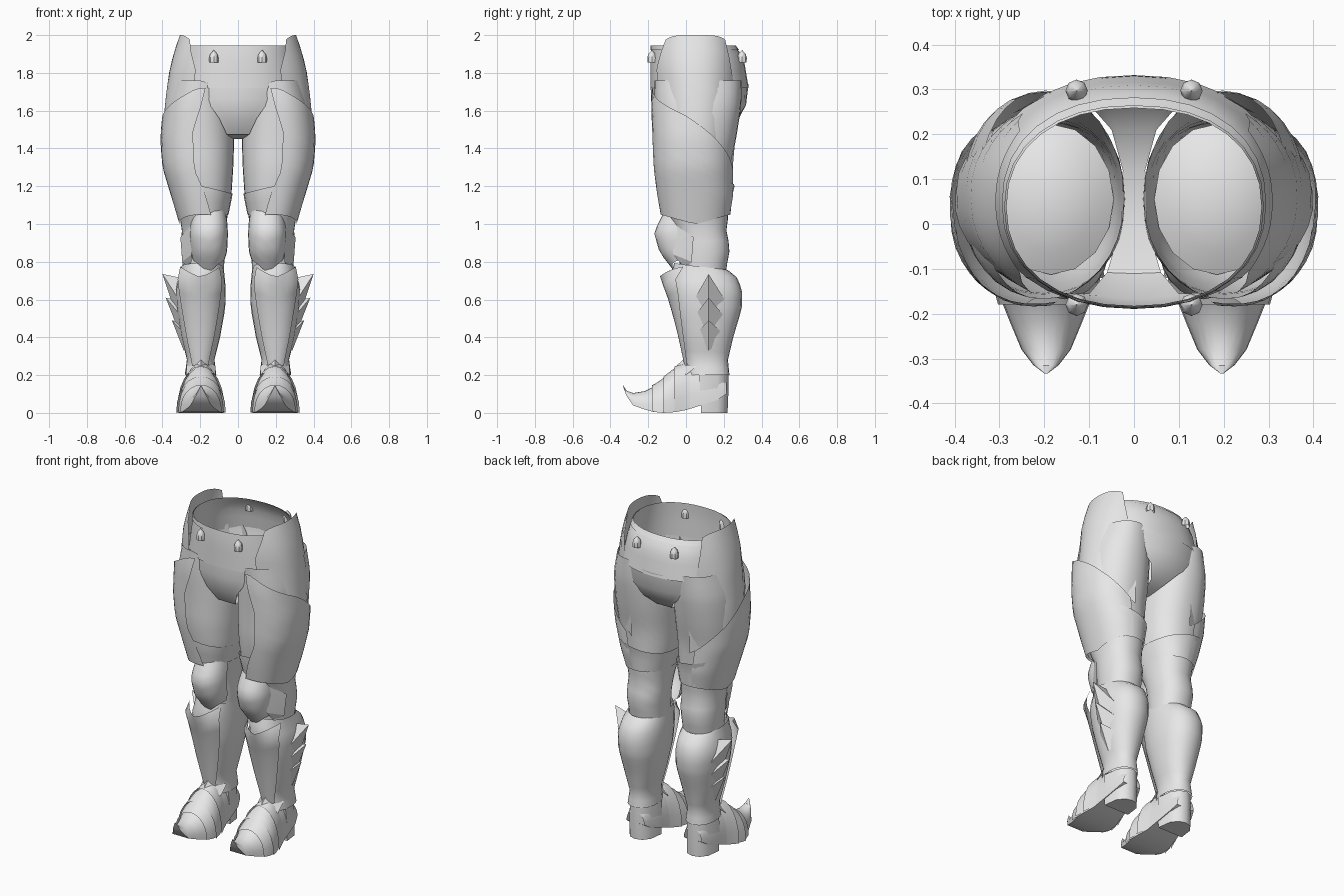
import bpy, bmesh, math

if "Cube" in bpy.data.objects:
    bpy.data.objects.remove(bpy.data.objects["Cube"])

steel = bpy.data.materials.new("pale_steel")
steel.diffuse_color = (0.8, 0.8, 0.8, 1)
steel.use_nodes = True
steel.node_tree.nodes["Principled BSDF"].inputs["Base Color"].default_value = steel.diffuse_color


def make(name, verts, faces, angle=40):
    me = bpy.data.meshes.new(name)
    me.from_pydata(verts, [], faces)
    bm = bmesh.new()
    bm.from_mesh(me)
    bmesh.ops.remove_doubles(bm, verts=bm.verts, dist=0.0005)
    bmesh.ops.recalc_face_normals(bm, faces=bm.faces)
    bm.to_mesh(me)
    bm.free()
    me.materials.append(steel)
    ob = bpy.data.objects.new(name, me)
    bpy.context.collection.objects.link(ob)
    bpy.ops.object.select_all(action='DESELECT')
    ob.select_set(True)
    bpy.context.view_layer.objects.active = ob
    bpy.ops.object.shade_smooth_by_angle(angle=math.radians(angle))
    return ob


def grid(name, rows, angle=40):
    n = len(rows[0])
    verts = [p for r in rows for p in r]
    faces = [(i * n + j, i * n + j + 1, (i + 1) * n + j + 1, (i + 1) * n + j)
             for i in range(len(rows) - 1) for j in range(n - 1)]
    return make(name, verts, faces, angle)


def at(prof, z):
    """Interpolate a table of rows keyed by their first value (descending)."""
    if z >= prof[0][0]:
        return prof[0][1:]
    for a, b in zip(prof, prof[1:]):
        if z >= b[0]:
            t = (a[0] - z) / (a[0] - b[0])
            return [u + (v - u) * t for u, v in zip(a[1:], b[1:])]
    return prof[-1][1:]


def call(f, v):
    return f(v) if callable(f) else f


def cosd(a):
    return math.cos(math.radians(a))


def shell(name, prof, a0, a1, top, bot, s=1, n=16, m=8):
    """Curved plate: profile rows are z, x0, x1, y0, y1; angle -90 faces front."""
    rows = []
    for i in range(m + 1):
        t = i / m
        row = []
        for j in range(n + 1):
            lo, hi = call(a0, t), call(a1, t)
            a = lo + (hi - lo) * j / n
            z = call(top, a) * (1 - t) + call(bot, a) * t
            x0, x1, y0, y1 = at(prof, z)
            c, d = cosd(a), math.sin(math.radians(a))
            x = (x0 + x1) / 2 + (x1 - x0) / 2 * math.copysign(abs(c) ** 0.9, c)
            y = (y0 + y1) / 2 + (y1 - y0) / 2 * math.copysign(abs(d) ** 0.9, d)
            row.append((x * s, y, z))
        rows.append(row)
    return grid(name, rows)


# Waist ring
WAIST = [(1.95, -.283, .283, -.182, .255), (1.88, -.3, .3, -.188, .305), (1.72, -.33, .33, -.188, .332)]
shell("waist", WAIST, -180, 180, 1.945, 1.72, n=32, m=5)
RIM = [(1.95, -.287, .287, -.187, .26), (1.9, -.3, .3, -.191, .297)]
shell("waist_rim", RIM, -180, 180, 1.945, 1.92, n=32, m=1)

# Crotch strip running from front to back: y, z, half width, edge direction
STRIP = [(-.187, 1.74, .25, 1), (-.186, 1.66, .17, 1), (-.167, 1.56, .1, 1), (-.11, 1.475, .06, .5),
         (0, 1.45, .028, 0), (.12, 1.455, .025, 0), (.21, 1.49, .05, 0), (.275, 1.55, .1, -.7),
         (.318, 1.63, .19, -1), (.331, 1.74, .27, -1)]
grid("crotch", [[(w * k / 4, y + d * 1.15 * (w * k / 4) ** 2, z) for k in range(-4, 5)]
                for y, z, w, d in STRIP])

# Belt studs: bullet shapes
for label, sy in (("front", -.18), ("back", .297)):
    for s in (-1, 1):
        rings = [(1.855, .024), (1.88, .025), (1.9, .019), (1.92, .001)]
        grid(label + "_stud", [[(s * .128 + r * math.cos(k * math.pi / 4),
                                 sy + r * math.sin(k * math.pi / 4), z) for k in range(9)]
                               for z, r in rings])

LEG = [(1.78, .06, .34, -.168, .295), (1.62, .03, .38, -.165, .292), (1.45, .02, .385, -.155, .265),
       (1.3, .025, .375, -.15, .235), (1.15, .035, .34, -.13, .225), (1.05, .055, .31, -.1, .225),
       (.95, .065, .295, -.05, .212), (.88, .068, .302, -.04, .235), (.75, .075, .29, -.03, .21)]
THIGH = [(1.75, .06, .365, -.175, .25), (1.65, .04, .395, -.185, .26), (1.45, .02, .412, -.178, .255),
         (1.3, .02, .4, -.172, .25), (1.15, .025, .355, -.152, .25), (1.0, .04, .31, -.125, .225)]
BAND = [(1.22, .022, .36, -.155, .262), (1.15, .03, .345, -.145, .245), (1.05, .05, .315, -.12, .235)]
HIP = [(2.0, -.308, .308, -.19, .29), (1.92, -.335, .335, -.2, .3), (1.83, -.36, .36, -.2, .3),
       (1.7, -.38, .38, -.19, .3), (1.5, -.4, .4, -.18, .29), (1.3, -.39, .39, -.16, .27)]
KNEE = [(1.075, .065, .24, -.11, .1), (1.0, .056, .252, -.15, .1), (.95, .053, .258, -.168, .1),
        (.85, .058, .25, -.14, .1), (.74, .095, .22, -.055, .06)]
GREAVE = [(.8, .08, .3, -.06, .19), (.755, .075, .3, -.075, .222), (.72, .07, .315, -.085, .268),
          (.65, .065, .33, -.085, .298), (.55, .068, .325, -.07, .295), (.4, .095, .3, -.03, .25),
          (.28, .125, .27, 0, .222), (.18, .112, .285, 0, .232)]
SHIN = [(.79, .09, .31, -.08, .2), (.72, .065, .335, -.14, .2), (.62, .065, .33, -.1, .2),
        (.5, .08, .315, -.065, .18), (.4, .095, .302, -.04, .18), (.25, .13, .27, -.008, .18)]

# Foot stations: y, bottom, top, half width
FOOT = [(.215, .1, .17, .06), (.17, .07, .23, .078), (.08, .04, .25, .09), (0, .015, .262, .1),
        (-.06, .004, .235, .115), (-.12, 0, .18, .12), (-.17, .005, .14, .1), (-.22, .018, .115, .08),
        (-.28, .04, .105, .055), (-.315, .09, .118, .028), (-.333, .138, .145, .004)]


def foot_section(s, y, grow=0.0, closed=True):
    zb, zt, w = at(FOOT, y)
    pts = []
    for k in range(13):
        a = math.pi * k / 12
        pts.append((s * (.196 + (w + grow) * math.cos(a)), y,
                    zb + (zt + grow - zb) * math.sin(a) ** .9))
    return pts + [pts[0]] if closed else pts


for s, side in ((-1, "left"), (1, "right")):
    # Body under the plates, open at the top and closed above the knee
    shell(side + "_leg", LEG, -180, 180,
          lambda a: 1.76 - .26 * max(0, -cosd(a)) ** 2, .74, s, n=32, m=18)
    cap = [(1.1, 1.0), (1.125, .7), (1.14, .35), (1.145, .001)]
    grid(side + "_knee_cap_inside",
         [[(s * (.185 + .14 * f * math.cos(k * math.pi / 8)), .055 + .168 * f * math.sin(k * math.pi / 8), z)
           for k in range(17)] for z, f in cap])

    # Hip plate rising above the waist, cut diagonally behind the thigh plate
    shell(side + "_hip_plate", HIP, lambda t: -38 - 16 * min(1, 3 * t), lambda t: 38 + 24 * min(1, 2 * t),
          lambda a: 2.0 - .07 * (abs(a) / 50) ** 4, lambda a: 1.48 - .0035 * a, s, n=14, m=8)

    # Thigh plate with diagonal top, and the band round the lower thigh
    shell(side + "_thigh_plate", THIGH, lambda t: -103 + 18 * min(1, 3 * t) - 50 * max(0, t - .65), 84,
          lambda a: 1.72 - .08 * max(0, (a + 90) / 45) - .04 * max(0, (a + 10) / 30),
          lambda a: 1.0 + .05 * abs(math.sin(math.radians(a))), s, n=18, m=12)
    shell(side + "_thigh_band", BAND, -180, 180, lambda a: 1.2 + .04 * cosd(a), 1.05, s, n=24, m=4)

    # Knee guard with pointed lower edge, and its side wing
    shell(side + "_knee_guard", KNEE, -180, 0, 1.075,
          lambda a: .74 + .07 * abs(cosd(a)), s, n=12, m=8)
    wing = [(.245, -.06, 1.0), (.245, -.07, .84), (.305, .04, .93), (.295, .03, .8), (.25, 0, .76)]
    make(side + "_knee_wing", [(x * s, y, z) for x, y, z in wing], [(0, 1, 2), (1, 3, 2), (1, 4, 3)], 10)

    # Greave and raised shin plate
    shell(side + "_greave", GREAVE, -180, 180,
          lambda a: .775 - .018 * math.sin(math.radians(a)), .2, s, n=24, m=14)
    shell(side + "_shin_plate", SHIN, lambda t: -150 + 25 * t, lambda t: -25 - 30 * t,
          lambda a: .72 + .06 * abs(cosd(a)), .25, s, n=10, m=8)

    # Three stacked fins on the outer calf
    for tip, zt, low in ((.4, .735, .5), (.383, .61, .42), (.35, .49, .33)):
        b = at(GREAVE, low)[1]
        pts = [(tip, .12, zt), (b - .03, .02, low + .06), (b - .03, .23, low + .06),
               (b + .005, .12, low), (b - .015, .13, zt - .02)]
        make(side + "_calf_fin", [(x * s, y, z) for x, y, z in pts],
             [(0, 1, 3), (0, 3, 2), (0, 4, 1), (0, 2, 4)], 20)

    # Boot with upturned toe, overlapping lames and heel block
    grid(side + "_boot", [foot_section(s, r[0]) for r in FOOT], 35)
    for y0, y1 in ((.02, -.06), (-.05, -.12), (-.11, -.18)):
        grid(side + "_boot_lame", [foot_section(s, y0 + (y1 - y0) * k / 3, .002 + .003 * k, False)
                                   for k in range(4)], 35)
    heel = [(s * (.196 + w * math.cos(k * math.pi / 6)), yc + d * math.sin(k * math.pi / 6) ** .7, z)
            for z, w, yc, d in ((0, .085, .08, .14), (.12, .085, .075, .15), (.2, .08, .07, .155))
            for k in range(7)]
    make(side + "_heel", heel, [tuple(range(7)), tuple(range(14, 21))] +
         [(r + k, r + (k + 1) % 7, r + (k + 1) % 7 + 7, r + k + 7) for r in (0, 7) for k in range(7)], 45)

    # Ankle tongue
    tongue = [(.196, .0, .295), (.12, .06, .25), (.272, .06, .25), (.196, -.05, .25), (.12, 0, .2), (.272, 0, .2)]
    make(side + "_ankle_tongue", [(x * s, y, z) for x, y, z in tongue],
         [(0, 1, 3), (0, 3, 2), (1, 4, 3), (2, 3, 5)], 20)
